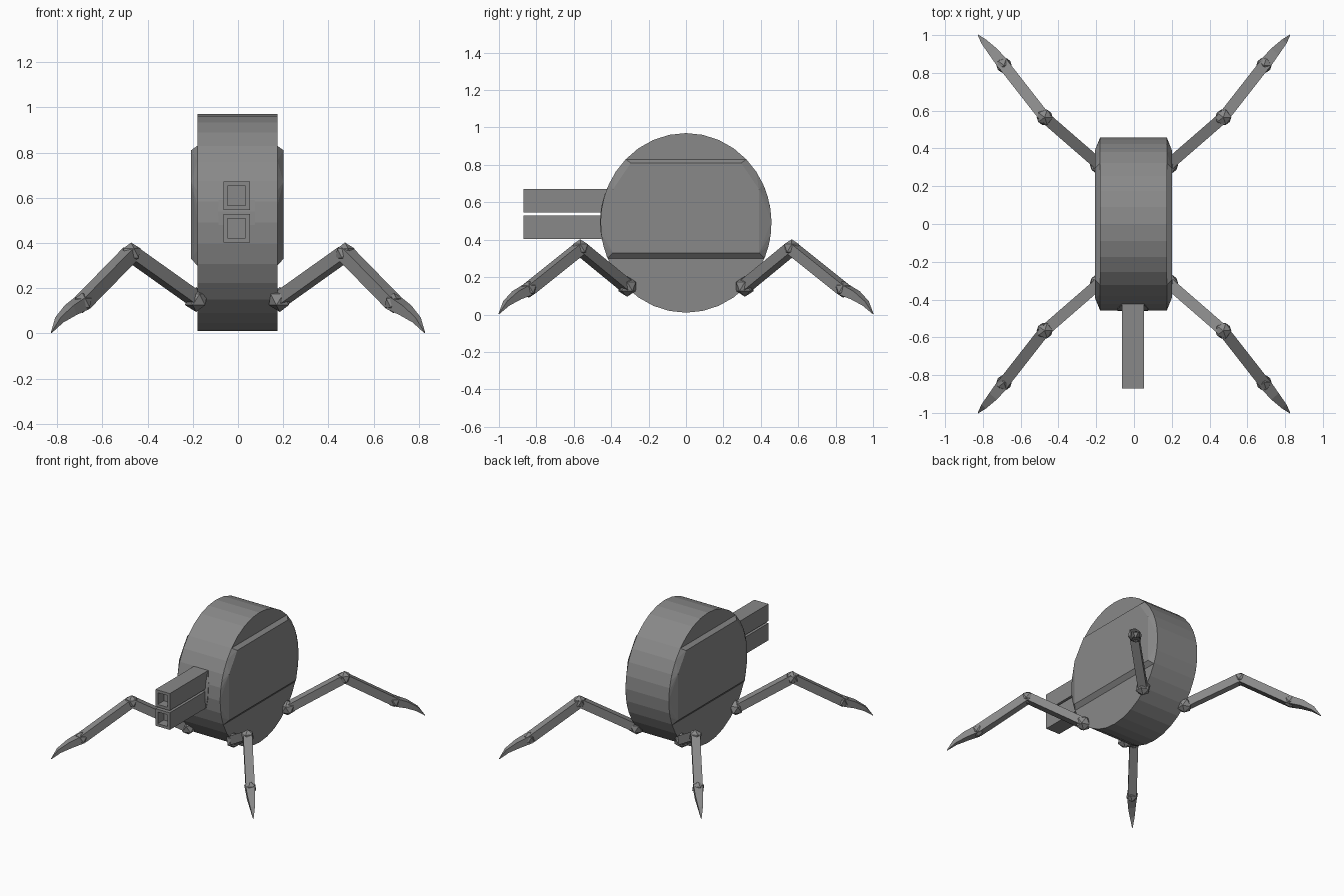
import bpy, bmesh, math
from mathutils import Vector

if "Cube" in bpy.data.objects:
    bpy.data.objects.remove(bpy.data.objects["Cube"])

CX, HALF = -0.003, 0.177          # body centre and half width along x
CZ, RY, RZ = 0.49, 0.457, 0.48    # body ellipse

grey = bpy.data.materials.new("grey metal")
grey.diffuse_color = (0.25, 0.25, 0.25, 1)
grey.use_nodes = True
grey.node_tree.nodes["Principled BSDF"].inputs["Base Color"].default_value = grey.diffuse_color


def finish(name, bm):
    bmesh.ops.recalc_face_normals(bm, faces=bm.faces[:])
    mesh = bpy.data.meshes.new(name)
    bm.to_mesh(mesh)
    bm.free()
    mesh.materials.append(grey)
    obj = bpy.data.objects.new(name, mesh)
    bpy.context.collection.objects.link(obj)
    return obj


def loft(name, rings):
    """Skin a list of equal-sized point rings and cap both ends."""
    bm = bmesh.new()
    vr = [[bm.verts.new(p) for p in r] for r in rings]
    n = len(vr[0])
    for a, b in zip(vr, vr[1:]):
        for i in range(n):
            bm.faces.new((a[i], a[(i + 1) % n], b[(i + 1) % n], b[i]))
    bm.faces.new(vr[0])
    bm.faces.new(vr[-1])
    return finish(name, bm)


def hull(name, points):
    bm = bmesh.new()
    for p in points:
        bm.verts.new(p)
    res = bmesh.ops.convex_hull(bm, input=bm.verts[:])
    bmesh.ops.delete(bm, geom=list({v for v in res["geom_interior"] if isinstance(v, bmesh.types.BMVert)}),
                     context='VERTS')
    bmesh.ops.dissolve_limit(bm, angle_limit=0.01, verts=bm.verts[:], edges=bm.edges[:])
    return finish(name, bm)


def rim_y(z):
    return RY * math.sqrt(max(0, 1 - ((z - CZ) / RZ) ** 2))


# Drum body
SEG = 32
loft("body", [[(CX + s * HALF, RY * math.cos(2 * math.pi * i / SEG),
                CZ + RZ * math.sin(2 * math.pi * i / SEG)) for i in range(SEG)]
              for s in (-1, 1)])

# Bevelled armour plate on each side
for s, side in ((-1, "left"), (1, "right")):
    pts = []
    for e in (-1, 1):
        for k in range(9):
            z = 0.30 + 0.53 * k / 8
            pts.append((CX + s * HALF, e * rim_y(z), z))
        for y, z in ((0.39, 0.33), (0.39, 0.67), (0.295, 0.81)):
            pts.append((CX + s * (HALF + 0.027), e * y, z))
    hull(side + "_side_plate", pts)

# Collar that hugs the drum around the guns
collar = []
for x, z in ((0.06, 0.67), (0.08, 0.59), (0.082, 0.54), (0.08, 0.48), (0.06, 0.40)):
    for e in (-1, 1):
        collar += [(-0.006 + e * x, -rim_y(z) - 0.003, z), (-0.006 + e * x, -0.38, z)]
hull("gun_collar", collar)


# Twin square gun barrels with hollow muzzles
def rect(hx, hz, z, y):
    return [(-0.006 + a * hx, y, z + b * hz) for a, b in ((-1, -1), (1, -1), (1, 1), (-1, 1))]


for name, z in (("upper_gun", 0.608), ("lower_gun", 0.466)):
    loft(name, [rect(0.058, 0.063, z, -0.38), rect(0.058, 0.063, z, -0.87),
                rect(0.04, 0.043, z, -0.87), rect(0.04, 0.043, z, -0.80)])


# Legs
def square(c, d, w, h):
    """Square section around c, across direction d."""
    d = d.normalized()
    side = d.cross(Vector((0, 0, 1))).normalized()
    up = side.cross(d)
    return [c + side * a * w + up * b * h for a, b in ((-1, -1), (1, -1), (1, 1), (-1, 1))]


def joint(name, c, r):
    bm = bmesh.new()
    bmesh.ops.create_icosphere(bm, subdivisions=1, radius=r)
    bmesh.ops.translate(bm, vec=c, verts=bm.verts[:])
    finish(name, bm)


for sx, a in ((-1, "left"), (1, "right")):
    for sy, b in ((-1, "front"), (1, "back")):
        tag = f"{b}_{a}_"

        def P(x, y, z):
            return Vector((sx * x, sy * y, z))

        hip, knee, ankle = P(0.185, 0.315, 0.15), P(0.473, 0.565, 0.355), P(0.688, 0.84, 0.135)
        joint(tag + "hip", hip, 0.055)
        joint(tag + "knee", knee, 0.047)
        joint(tag + "ankle", ankle, 0.045)
        for nm, p, q in (("upper_leg", hip, knee), ("lower_leg", knee, ankle)):
            loft(tag + nm, [square(p, q - p, 0.03, 0.03), square(q, q - p, 0.03, 0.03)])
        # curved claw foot
        path = [ankle, P(0.74, 0.905, 0.103), P(0.79, 0.96, 0.06), P(0.825, 1.0, 0.004)]
        rings = []
        for i, (c, w) in enumerate(zip(path, (0.032, 0.026, 0.016, 0.002))):
            d = path[min(i + 1, 3)] - path[max(i - 1, 0)]
            rings.append(square(c, d, w, w * 0.9))
        loft(tag + "claw", rings)
